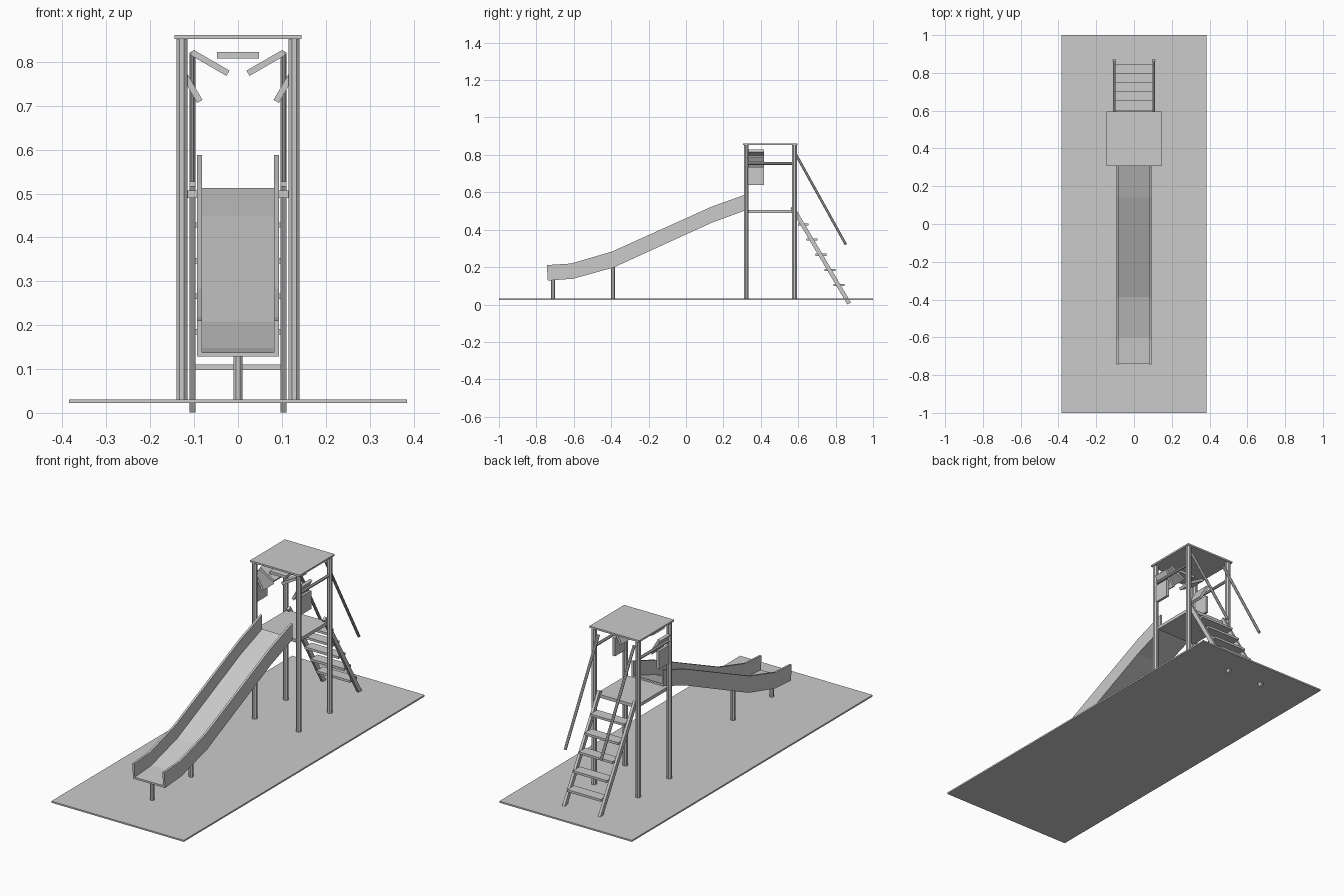
import bpy, bmesh, math
from mathutils import Vector, Matrix

cube = bpy.data.objects.get("Cube")
if cube:
    bpy.data.objects.remove(cube, do_unlink=True)

grey = bpy.data.materials.new("light_grey")
grey.use_nodes = True
grey.diffuse_color = (0.6, 0.6, 0.6, 1)
grey.node_tree.nodes["Principled BSDF"].inputs["Base Color"].default_value = (0.6, 0.6, 0.6, 1)


def finish(name, bm):
    bmesh.ops.recalc_face_normals(bm, faces=bm.faces)
    mesh = bpy.data.meshes.new(name)
    bm.to_mesh(mesh)
    bm.free()
    mesh.materials.append(grey)
    obj = bpy.data.objects.new(name, mesh)
    bpy.context.collection.objects.link(obj)
    return obj


def box(name, center, size, rotation=Matrix()):
    bm = bmesh.new()
    matrix = Matrix.Translation(center) @ rotation @ Matrix.Diagonal((*size, 1))
    bmesh.ops.create_cube(bm, size=1, matrix=matrix)
    return finish(name, bm)


def pole(name, start, end, radius):
    # Octagonal bar, with a flat side turned to each axis
    start, end = Vector(start), Vector(end)
    axis = end - start
    bm = bmesh.new()
    matrix = (Matrix.Translation((start + end) / 2)
              @ Vector((0, 0, 1)).rotation_difference(axis).to_matrix().to_4x4()
              @ Matrix.Rotation(math.pi / 8, 4, 'Z'))
    bmesh.ops.create_cone(bm, cap_ends=True, segments=8, radius1=radius, radius2=radius,
                          depth=axis.length, matrix=matrix)
    return finish(name, bm)


def extrude_profile(name, lower, upper, x0, x1):
    # Strip between two side-view lines, thickened across x
    bm = bmesh.new()
    rings = []
    for (ya, za), (yb, zb) in zip(lower, upper):
        rings.append([bm.verts.new(p) for p in
                      ((x0, ya, za), (x1, ya, za), (x1, yb, zb), (x0, yb, zb))])
    for a, b in zip(rings, rings[1:]):
        for i in range(4):
            j = (i + 1) % 4
            bm.faces.new((a[i], a[j], b[j], b[i]))
    bm.faces.new(rings[0])
    bm.faces.new(rings[-1])
    return finish(name, bm)


GROUND = 0.031
FRONT_Y, BACK_Y, POST_X = 0.322, 0.58, 0.128
MID_Y = (FRONT_Y + BACK_Y) / 2
SIDES = (("left", 1), ("right", -1))

# Ground slab and tower
box("ground_slab", (0, 0, 0.027), (0.77, 2, 0.008))
box("roof", (0, MID_Y, 0.8565), (0.29, 0.29, 0.009))
box("platform", (0, MID_Y, 0.498), (0.236, 0.25, 0.017))
for side, s in SIDES:
    for end, y in (("front", FRONT_Y), ("back", BACK_Y)):
        pole(f"{end}_{side}_post", (s * POST_X, y, GROUND), (s * POST_X, y, 0.853), 0.0135)
    pole(f"{side}_guard_rail", (s * POST_X, FRONT_Y, 0.754), (s * POST_X, BACK_Y, 0.754), 0.008)

# Tilted plates set around an arch above the slide entrance
for i in range(7):
    a = math.radians(-90 + 30 * i)
    box(f"arch_plate_{i + 1}",
        (POST_X * math.sin(a), 0.373, 0.687 + POST_X * math.cos(a)),
        (0.095, 0.087, 0.014), Matrix.Rotation(-a, 4, 'Y'))

# Slide chute: floor and two side walls
bottom = [(-0.739, 0.128), (-0.602, 0.138), (-0.387, 0.198), (0.139, 0.438), (0.318, 0.503)]
rim = [(-0.744, 0.211), (-0.615, 0.219), (-0.396, 0.283), (0.139, 0.524), (0.318, 0.588)]
floor_top = [(y, z + 0.01) for y, z in bottom]
extrude_profile("slide_floor", bottom, floor_top, -0.083, 0.083)
for side, s in SIDES:
    extrude_profile(f"slide_{side}_wall", bottom, rim, s * 0.082, s * 0.093)
for name, y, top in (("front", -0.711, 0.133), ("middle", -0.39, 0.2)):
    pole(f"slide_{name}_leg", (0, y, GROUND), (0, y, top), 0.0115)

# Ladder: stringers, rungs and handrails
foot, head = Vector((0, 0.872, 0.006)), Vector((0, 0.568, 0.522))
lean = head - foot
tilt = Vector((0, 0, 1)).rotation_difference(lean).to_matrix().to_4x4()
for side, s in SIDES:
    x = Vector((s * 0.104, 0, 0))
    box(f"ladder_{side}_stringer", (foot + head) / 2 + x, (0.014, 0.022, lean.length), tilt)
    pole(f"ladder_{side}_handrail", (s * 0.104, 0.855, 0.32), (s * 0.104, 0.578, 0.82), 0.0075)
for i in range(5):
    box(f"rung_{i + 1}", (0, 0.818 - 0.048 * i, 0.104 + 0.081 * i), (0.196, 0.057, 0.012))
